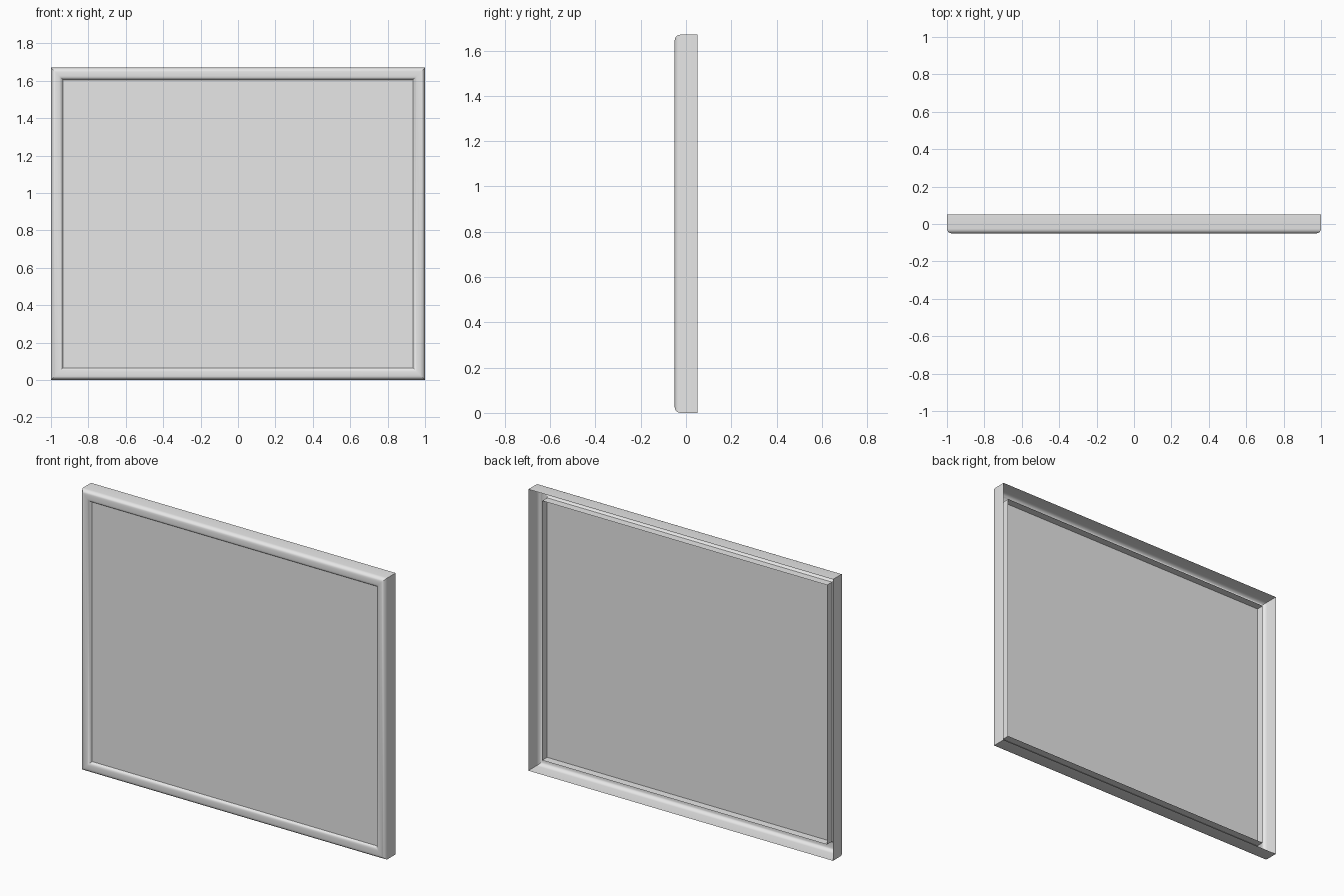
import bpy, bmesh, math

cube = bpy.data.objects.get("Cube")
if cube:
    bpy.data.objects.remove(cube, do_unlink=True)

HALF_W, HEIGHT, BACK, FRONT = 1.0, 1.67, 0.05, -0.05
RADIUS, INSET, PANEL_Y = 0.025, 0.065, -0.033

grey = bpy.data.materials.new("light_grey")
grey.use_nodes = True
grey.diffuse_color = (0.8, 0.8, 0.8, 1)
grey.node_tree.nodes["Principled BSDF"].inputs["Base Color"].default_value = (0.8, 0.8, 0.8, 1)


def ring(bm, inset, y):
    """Rectangle of corners, counter-clockwise from the front."""
    w, low, high = HALF_W - inset, inset, HEIGHT - inset
    return [bm.verts.new((x, y, z))
            for x, z in ((-w, low), (w, low), (w, high), (-w, high))]


def finish(bm, name):
    mesh = bpy.data.meshes.new(name)
    bm.to_mesh(mesh)
    bm.free()
    mesh.materials.append(grey)
    obj = bpy.data.objects.new(name, mesh)
    bpy.context.collection.objects.link(obj)
    return obj


# Frame moulding: an open-backed shell, profile as (inset, y) from back to front to inner lip
profile = [(0, BACK)]
for i in range(6):
    a = math.radians(90 * i / 5)
    profile.append((RADIUS * (1 - math.cos(a)), FRONT + RADIUS * (1 - math.sin(a))))
profile += [(0.045, FRONT), (0.053, -0.047), (0.06, -0.04), (INSET, PANEL_Y), (INSET, 0.013)]

bm = bmesh.new()
rings = [ring(bm, *p) for p in profile]
for a, b in zip(rings, rings[1:]):
    for i in range(4):
        j = (i + 1) % 4
        bm.faces.new((a[i], a[j], b[j], b[i]))
frame = finish(bm, "frame")
bpy.context.view_layer.objects.active = frame
frame.select_set(True)
bpy.ops.object.shade_smooth_by_angle(angle=math.radians(32))

# Flat panel set just behind the front edge
bm = bmesh.new()
bm.faces.new(ring(bm, INSET, PANEL_Y))
finish(bm, "panel")
